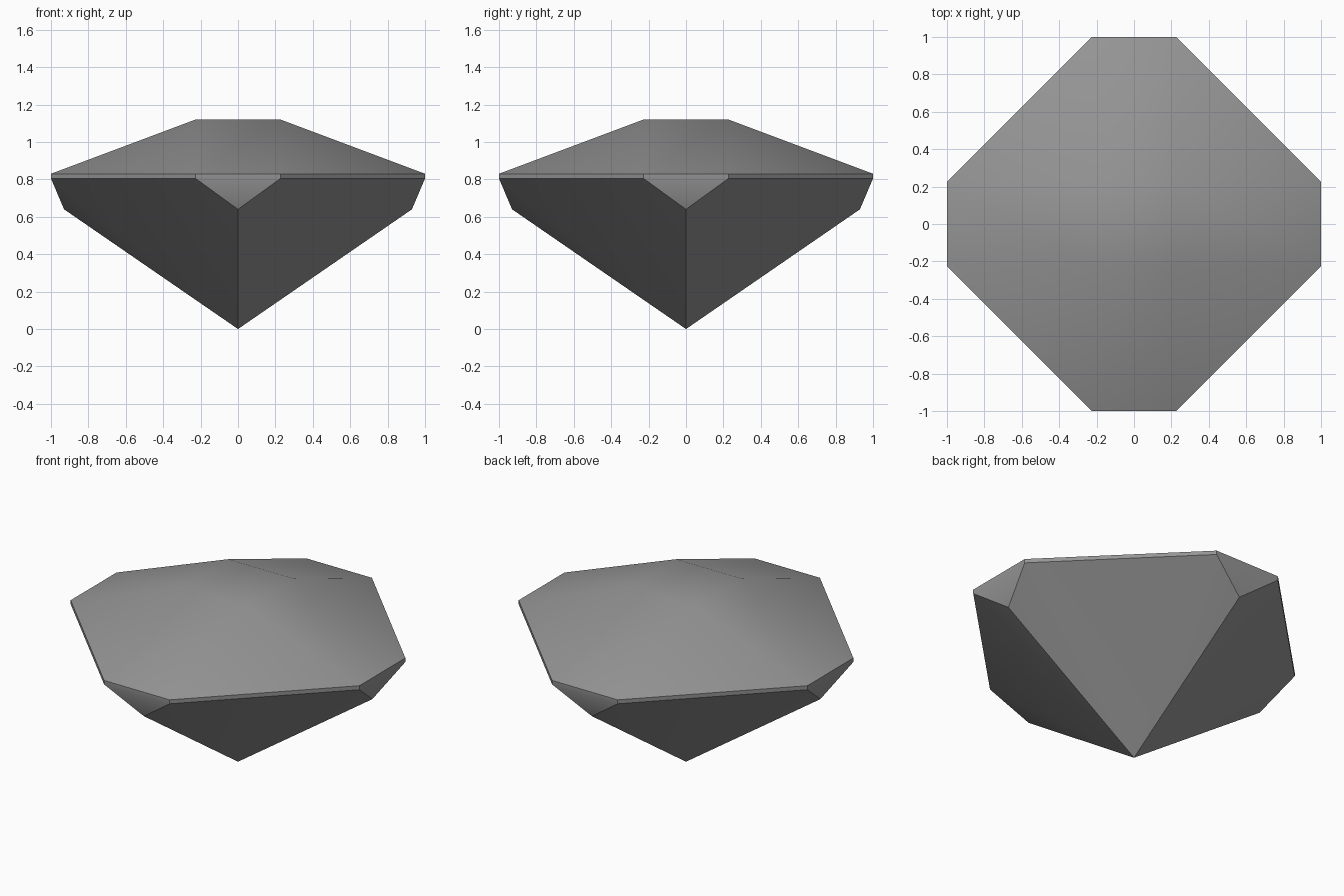
import bpy
import bmesh
from math import pi, radians
from mathutils import Matrix, Vector

default = bpy.data.objects.get("Cube")
if default:
    bpy.data.objects.remove(default, do_unlink=True)

# Key sizes of the cut stone
HALF = 0.227          # half width of the table and of the short girdle sides
KEEL_R, KEEL_Z = 0.93, 0.64
GIRDLE_LOW, GIRDLE_TOP, TABLE_Z = 0.805, 0.83, 1.12

grey = bpy.data.materials.new("stone grey")
grey.use_nodes = True
colour = (0.3, 0.3, 0.3, 1)
grey.diffuse_color = colour
grey.node_tree.nodes["Principled BSDF"].inputs["Base Color"].default_value = colour

bm = bmesh.new()


def face(points, turn):
    rot = Matrix.Rotation(turn * pi / 2, 3, "Z")
    bm.faces.new([bm.verts.new(rot @ Vector(p)) for p in points])


# One quarter of the stone, repeated around the axis
for turn in range(4):
    tip = (0, 0, 0)
    keel, next_keel = (KEEL_R, 0, KEEL_Z), (0, KEEL_R, KEEL_Z)
    low = [(1, -HALF, GIRDLE_LOW), (1, HALF, GIRDLE_LOW), (HALF, 1, GIRDLE_LOW)]
    top = [(x, y, GIRDLE_TOP) for x, y, z in low]
    table = [(HALF, -HALF, TABLE_Z), (HALF, HALF, TABLE_Z)]
    # Pavilion: a broad facet with two slivers, and the small end facet
    face([tip, low[2], low[1]], turn)
    face([tip, low[1], keel], turn)
    face([tip, next_keel, low[2]], turn)
    face([keel, low[1], low[0]], turn)
    # Girdle: thin upright band
    for i in range(2):
        face([low[i], low[i + 1], top[i + 1], top[i]], turn)
    # Crown: sloping side and corner facets
    face([top[0], top[1], table[1], table[0]], turn)
    face([top[1], top[2], table[1]], turn)

# Flat table on top
face([(-HALF, -HALF, TABLE_Z), (HALF, -HALF, TABLE_Z),
      (HALF, HALF, TABLE_Z), (-HALF, HALF, TABLE_Z)], 0)

bmesh.ops.remove_doubles(bm, verts=bm.verts, dist=0.001)
bmesh.ops.recalc_face_normals(bm, faces=bm.faces)
mesh = bpy.data.meshes.new("gemstone")
bm.to_mesh(mesh)
bm.free()
mesh.materials.append(grey)

gem = bpy.data.objects.new("gemstone", mesh)
bpy.context.collection.objects.link(gem)
bpy.ops.object.select_all(action="DESELECT")
gem.select_set(True)
bpy.context.view_layer.objects.active = gem
bpy.ops.object.shade_smooth_by_angle(angle=radians(30))
